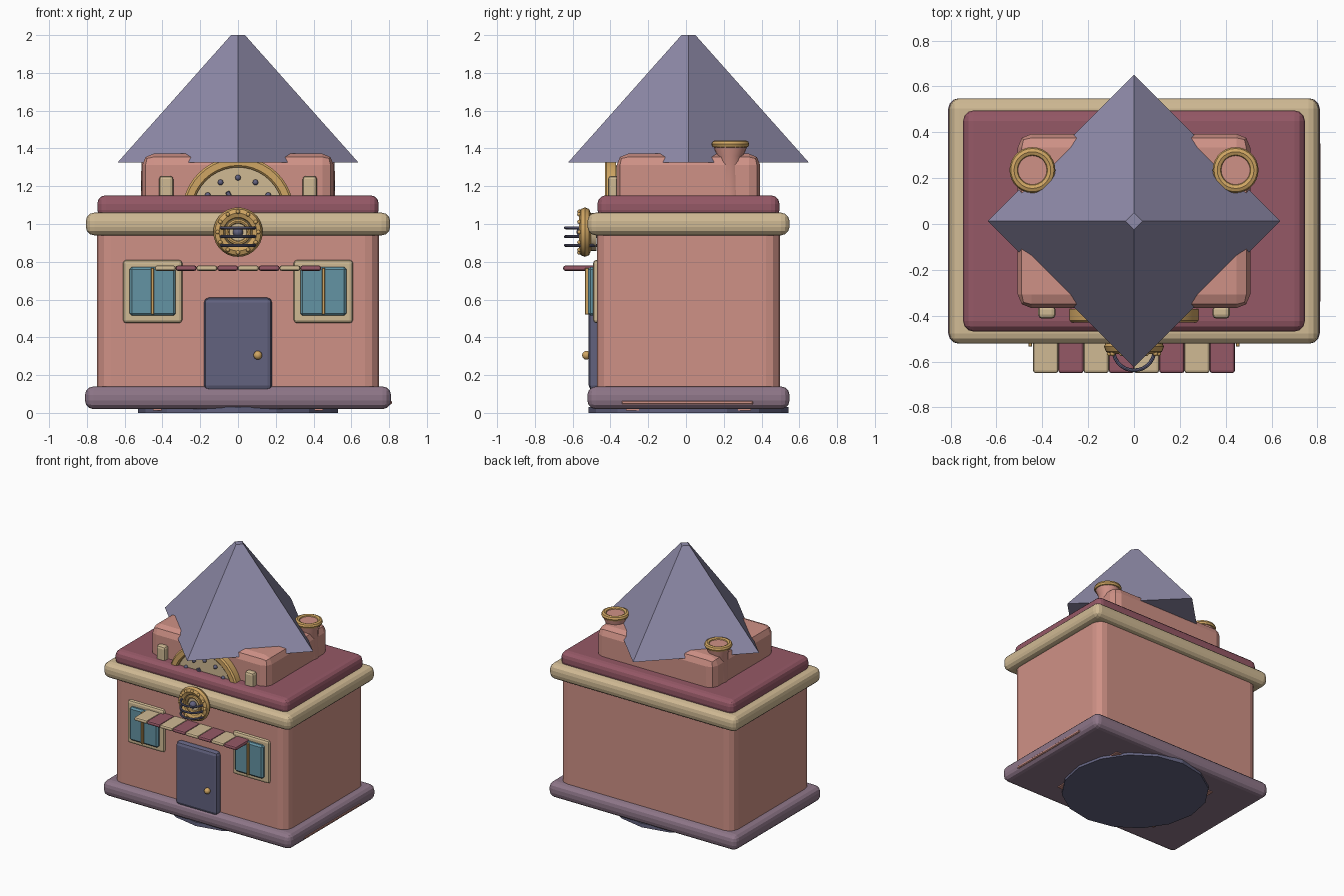
import bpy, bmesh, math
from mathutils import Matrix, Vector

if "Cube" in bpy.data.objects:
    bpy.data.objects.remove(bpy.data.objects["Cube"])


def material(name, code):
    rgb = [int(code[i:i + 2], 16) / 255 for i in (0, 2, 4)]
    lin = [c / 12.92 if c < 0.04 else ((c + 0.055) / 1.055) ** 2.4 for c in rgb]
    m = bpy.data.materials.new(name)
    m.use_nodes = True
    m.diffuse_color = (*lin, 1)
    m.node_tree.nodes["Principled BSDF"].inputs["Base Color"].default_value = (*lin, 1)
    return m


PINK = material("pink_plaster", "CF9186")
CREAM = material("cream_trim", "D0BA94")
MAROON = material("maroon_roofing", "955866")
PURPLE = material("purple_stone", "8E7688")
SLATE = material("slate_lavender", "8F8BA9")
DOOR = material("door_indigo", "62627F")
GLASS = material("teal_glass", "6494A4")
GOLD = material("gold", "D0A663")


def finish(name, bm, mat, smooth=False):
    bmesh.ops.recalc_face_normals(bm, faces=bm.faces)
    me = bpy.data.meshes.new(name)
    bm.to_mesh(me)
    bm.free()
    me.materials.append(mat)
    ob = bpy.data.objects.new(name, me)
    bpy.context.collection.objects.link(ob)
    if smooth:
        bpy.ops.object.select_all(action='DESELECT')
        ob.select_set(True)
        bpy.context.view_layer.objects.active = ob
        bpy.ops.object.shade_smooth_by_angle(angle=math.radians(40))
    return ob


def box(name, lo, hi, mat, bevel=0, segments=2):
    """Bevelled box between two corners."""
    lo, hi = Vector(lo), Vector(hi)
    bm = bmesh.new()
    bmesh.ops.create_cube(bm, size=1)
    bmesh.ops.scale(bm, vec=hi - lo, verts=bm.verts)
    bmesh.ops.translate(bm, vec=(lo + hi) / 2, verts=bm.verts)
    if bevel:
        bmesh.ops.bevel(bm, geom=bm.edges[:], offset=bevel, segments=segments,
                        profile=0.5, affect='EDGES')
    return finish(name, bm, mat)


def lathe(name, profile, centre, mat, axis='Z', sides=24, closed=False, smooth=True):
    """Spin (radius, height) points; axis 'Y' makes the height point to the front."""
    bm = bmesh.new()
    rings = []
    for r, h in profile:
        rings.append([bm.verts.new((r * math.cos(2 * math.pi * i / sides),
                                    r * math.sin(2 * math.pi * i / sides), h))
                      for i in range(sides)])
    pairs = list(zip(rings, rings[1:]))
    if closed:
        pairs.append((rings[-1], rings[0]))
    else:
        bm.faces.new(rings[0])
        bm.faces.new(rings[-1])
    for a, b in pairs:
        for i in range(sides):
            j = (i + 1) % sides
            bm.faces.new((a[i], a[j], b[j], b[i]))
    turn = Matrix.Rotation(math.pi / 2, 4, 'X') if axis == 'Y' else Matrix()
    bmesh.ops.transform(bm, matrix=Matrix.Translation(centre) @ turn, verts=bm.verts)
    return finish(name, bm, mat, smooth)


def ring(name, major, minor, centre, mat, axis='Z', sides=28, tube=8):
    steps = [2 * math.pi * i / tube for i in range(tube)]
    return lathe(name, [(major + minor * math.cos(a), minor * math.sin(a)) for a in steps],
                 centre, mat, axis, sides, closed=True)


def ball(name, radius, centre, mat):
    bm = bmesh.new()
    bmesh.ops.create_uvsphere(bm, u_segments=12, v_segments=8, radius=radius)
    bmesh.ops.translate(bm, vec=centre, verts=bm.verts)
    return finish(name, bm, mat, True)


MID = 0.013  # building centre in depth


def storey(name, half_x, half_y, z0, z1, mat, bevel, segments=3):
    return box(name, (-half_x, MID - half_y, z0), (half_x, MID + half_y, z1),
               mat, bevel, segments)


# Main building, stacked from the ground up
storey("base_plinth", 0.81, 0.535, 0.02, 0.14, PURPLE, 0.045)
storey("walls", 0.747, 0.485, 0.06, 1.03, PINK, 0.075)
storey("cornice", 0.806, 0.535, 0.94, 1.06, CREAM, 0.045)
storey("roof_slab", 0.745, 0.482, 1.03, 1.152, MAROON, 0.045)
storey("upper_block", 0.507, 0.38, 1.05, 1.372, PINK, 0.06, 2)
lathe("pyramid_roof", [(0.638, 1.325), (0.037, 2.0)], (0, MID, 0), SLATE,
      sides=4, smooth=False)

# Underside and side strip
lathe("ground_disc", [(0.53, 0), (0.53, 0.03)], (0, MID, 0), DOOR, sides=16, smooth=False)
storey("underside_plate", 0.45, 0.33, 0.012, 0.03, PINK, 0)
box("side_strip", (0.79, -0.34, 0.045), (0.814, 0.355, 0.065), PINK, 0.005, 1)

# Door
box("door", (-0.18, -0.515, 0.12), (0.18, -0.45, 0.61), DOOR, 0.025, 2)
ball("door_knob", 0.023, (0.105, -0.527, 0.305), GOLD)

# Mirrored parts: windows, roof posts, chimneys
for side, s in (("left", 1), ("right", -1)):
    x = 0.452 * s
    box(side + "_window_frame", (x - 0.157, -0.492, 0.475), (x + 0.157, -0.44, 0.81),
        CREAM, 0.018)
    box(side + "_window_glass", (x - 0.122, -0.518, 0.515), (x + 0.122, -0.46, 0.772),
        GLASS, 0.012, 1)
    box(side + "_window_mullion", (x - 0.008, -0.535, 0.52), (x + 0.008, -0.5, 0.768),
        GOLD, 0.003, 1)
    px = 0.38 * s
    box(side + "_roof_post", (px - 0.038, -0.413, 1.13), (px + 0.038, -0.355, 1.255),
        CREAM, 0.018)
    spot = (0.443 * s, 0.235, 0)
    lathe(side + "_chimney", [(0.072, 1.1), (0.068, 1.36), (0.088, 1.405), (0.088, 1.43)],
          spot, PINK, sides=20)
    ring(side + "_chimney_rim", 0.08, 0.02, (spot[0], spot[1], 1.423), GOLD)

# Striped awning
for i in range(8):
    x = -0.44 + 0.11 * i
    box("awning_strip_%d" % (i + 1), (x, -0.65, 0.752), (x + 0.11, -0.46, 0.78),
        MAROON if i % 2 else CREAM, 0.011)

# Arched dial rising behind the roof edge
DIAL = Vector((0, -0.40, 1.06))
lathe("dial_face", [(0.25, -0.04), (0.25, 0.005)], DIAL, CREAM, 'Y', 40)
lathe("dial_rim", [(0.24, -0.03), (0.296, -0.03), (0.296, 0.02), (0.285, 0.03),
                   (0.25, 0.03), (0.24, 0.02)], DIAL, GOLD, 'Y', 40, closed=True)
for k in range(-2, 3):
    a = math.radians(30 * k)
    ball("dial_marker_%d" % (k + 3), 0.015,
         DIAL + Vector((0.185 * math.sin(a), -0.01, 0.185 * math.cos(a))), DOOR)
hand = box("dial_hand", (-0.012, -0.02, 0), (0.012, 0, 0.125), DOOR, 0.004, 1)
hand.matrix_world = Matrix.Translation(DIAL) @ Matrix.Rotation(math.radians(-27), 4, 'Y')

# Round emblem with wire loops
HUB = Vector((0, -0.535, 0.957))
lathe("emblem_plate", [(0.1, -0.06), (0.1, 0.01)], HUB, CREAM, 'Y')
ring("emblem_rim", 0.1, 0.031, HUB, GOLD, 'Y')
ring("emblem_inner_ring", 0.058, 0.012, HUB - Vector((0, 0.012, 0)), GOLD, 'Y')
ball("emblem_centre", 0.027, HUB - Vector((0, 0.018, 0)), DOOR)
for k in range(12):
    a = math.radians(30 * k)
    ball("emblem_rivet_%d" % (k + 1), 0.011,
         HUB + Vector((0.108 * math.sin(a), -0.03, 0.108 * math.cos(a))), GOLD)
for k, z in enumerate((0.887, 0.933, 0.98)):
    ring("wire_loop_%d" % (k + 1), 0.09, 0.008, (0, -0.548, z), DOOR)
